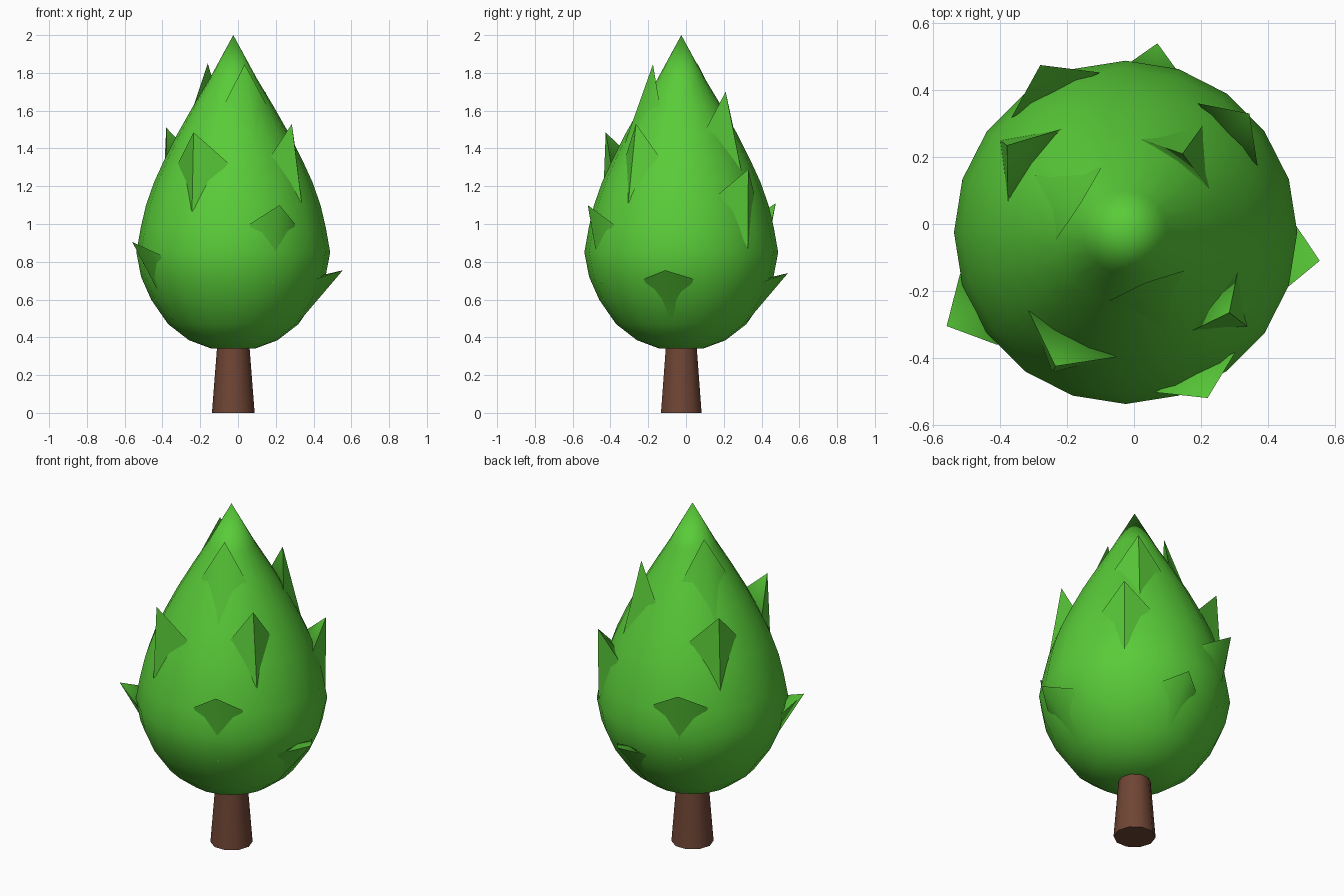
import bpy, bmesh, math

if "Cube" in bpy.data.objects:
    bpy.data.objects.remove(bpy.data.objects["Cube"])

CX, CY = -0.025, -0.025   # tree axis
SEG = 20

# (radius, height) profile of the teardrop crown
PROFILE = [(0, 0.335), (0.12, 0.342), (0.235, 0.385), (0.345, 0.47), (0.435, 0.60),
           (0.488, 0.72), (0.513, 0.85), (0.49, 0.98), (0.462, 1.10), (0.42, 1.22),
           (0.365, 1.34), (0.30, 1.47), (0.215, 1.62), (0.125, 1.77), (0, 2.0)]


def material(name, color):
    m = bpy.data.materials.new(name)
    m.diffuse_color = color
    m.use_nodes = True
    m.node_tree.nodes["Principled BSDF"].inputs["Base Color"].default_value = m.diffuse_color
    return m


def finish(bm, name, mat, angle):
    bmesh.ops.recalc_face_normals(bm, faces=bm.faces)
    me = bpy.data.meshes.new(name)
    bm.to_mesh(me)
    bm.free()
    ob = bpy.data.objects.new(name, me)
    bpy.context.collection.objects.link(ob)
    me.materials.append(mat)
    bpy.ops.object.select_all(action='DESELECT')
    ob.select_set(True)
    bpy.context.view_layer.objects.active = ob
    bpy.ops.object.shade_smooth_by_angle(angle=math.radians(angle))
    return ob


def lathe(name, profile, seg, mat, angle):
    bm = bmesh.new()
    rings = []
    for r, z in profile:
        n = seg if r > 0 else 1
        rings.append([bm.verts.new((CX + r * math.cos(2 * math.pi * i / seg),
                                    CY + r * math.sin(2 * math.pi * i / seg), z)) for i in range(n)])
    for a, b in zip(rings, rings[1:]):
        for i in range(seg):
            quad = [a[i % len(a)], a[(i + 1) % len(a)], b[(i + 1) % len(b)], b[i % len(b)]]
            bm.faces.new(list(dict.fromkeys(quad)))
    return finish(bm, name, mat, angle)


def crown_radius(z):
    for (r0, z0), (r1, z1) in zip(PROFILE, PROFILE[1:]):
        if z0 <= z <= z1:
            return r0 + (r1 - r0) * (z - z0) / (z1 - z0)
    return 0


def on_crown(angle, z, scale=1.0):
    r = crown_radius(z) * scale
    return (CX + r * math.cos(angle), CY + r * math.sin(angle), z)


green = material("leaf_green", (0.10, 0.60, 0.04, 1))
brown = material("bark_brown", (0.16, 0.06, 0.035, 1))

# trunk, closed at the bottom and running into the crown
lathe("trunk", [(0, 0), (0.113, 0), (0.085, 0.36)], 10, brown, 40)

# crown
lathe("crown", PROFILE, SEG, green, 35)

# leaf tufts: tip position and half width
TUFTS = [(-0.16, 0.06, 1.85, 0.13), (0.035, -0.175, 1.845, 0.125), (0.145, 0.21, 1.70, 0.125),
         (-0.38, 0.235, 1.51, 0.135), (-0.235, -0.425, 1.485, 0.15), (0.285, -0.265, 1.53, 0.11),
         (0.345, 0.33, 1.29, 0.13), (0.22, -0.52, 1.10, 0.135), (-0.28, 0.475, 1.11, 0.15),
         (-0.56, -0.305, 0.905, 0.12), (0.555, -0.11, 0.755, 0.135), (0.07, 0.54, 0.74, 0.11)]

bm = bmesh.new()
for x, y, z, w in TUFTS:
    ang = math.atan2(y - CY, x - CX)
    wing_z = z - (0.045 + 0.16 * (z - 0.75))
    spread = math.asin(w / crown_radius(wing_z))
    tip = bm.verts.new((x, y, z))
    left = bm.verts.new(on_crown(ang + spread, wing_z))
    right = bm.verts.new(on_crown(ang - spread, wing_z))
    notch = bm.verts.new(on_crown(ang, wing_z + 0.02, 0.97))
    foot = bm.verts.new(on_crown(ang, max(z - 0.42, 0.46), 1.0))
    for f in ((tip, left, foot), (tip, foot, right), (tip, notch, left),
              (tip, right, notch), (left, notch, foot), (notch, right, foot)):
        bm.faces.new(f)
finish(bm, "leaf_tufts", green, 60)
